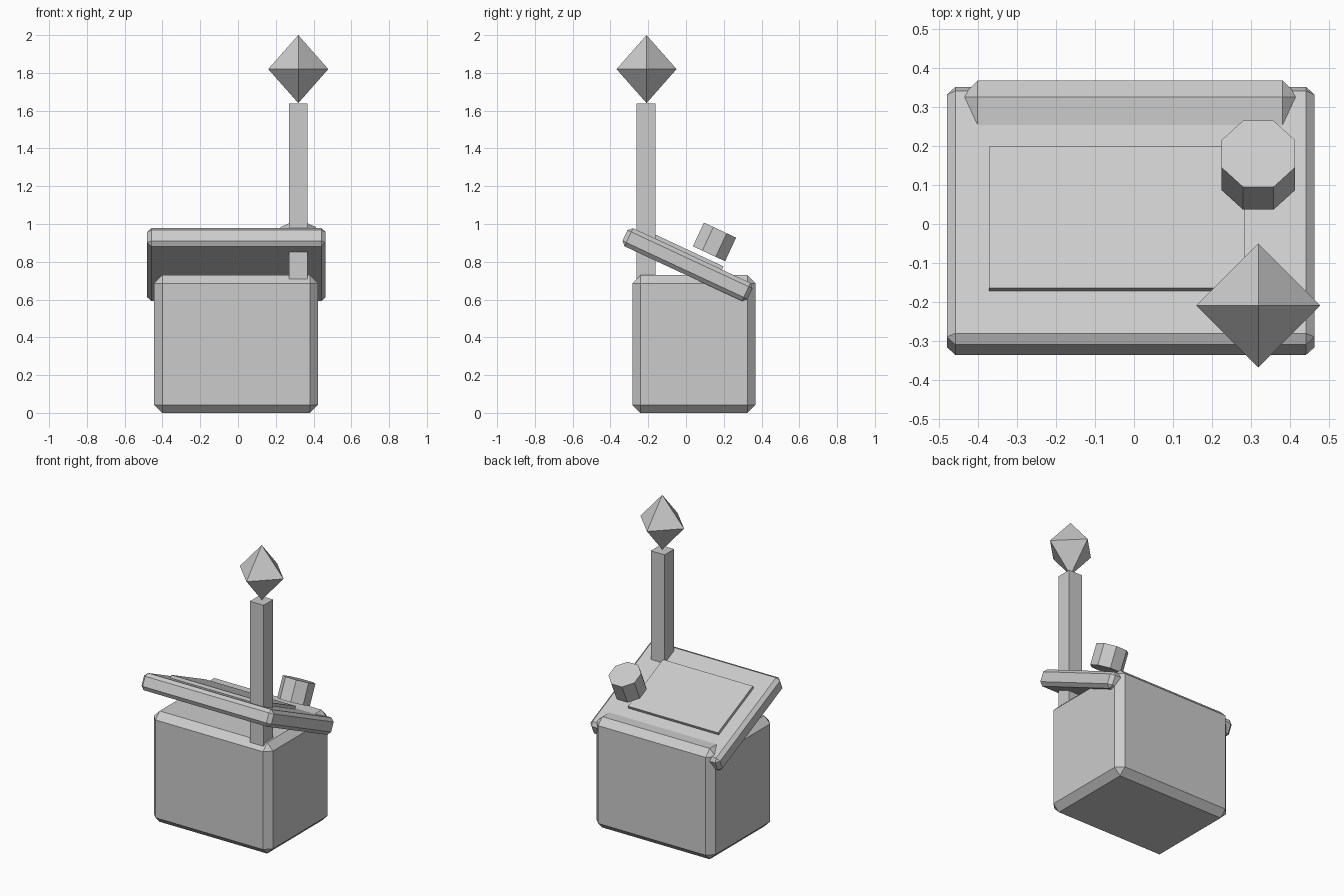
import bpy, bmesh
from math import radians, cos
from mathutils import Matrix

if "Cube" in bpy.data.objects:
    bpy.data.objects.remove(bpy.data.objects["Cube"])

TILT = radians(-25)


def make(name, bm, centre, tilt=0.0, chamfer=0.0):
    """Turn a bmesh into a placed object with an optional chamfer."""
    bmesh.ops.recalc_face_normals(bm, faces=bm.faces)
    mesh = bpy.data.meshes.new(name)
    bm.to_mesh(mesh)
    bm.free()
    ob = bpy.data.objects.new(name, mesh)
    ob.location = centre
    ob.rotation_euler.x = tilt
    bpy.context.collection.objects.link(ob)
    if chamfer:
        mod = ob.modifiers.new("chamfer", 'BEVEL')
        mod.width = chamfer
        mod.segments = 1
        mod.limit_method = 'NONE'
    return ob


def box(name, size, centre, tilt=0.0, chamfer=0.0):
    bm = bmesh.new()
    bmesh.ops.create_cube(bm, size=1, matrix=Matrix.Diagonal((*size, 1)))
    return make(name, bm, centre, tilt, chamfer)


# chamfered main body
box("body", (0.868, 0.653, 0.729), (-0.01, 0.042, 0.3645), chamfer=0.043)

# tilted top with a thin raised panel
box("tilted_top", (0.944, 0.73, 0.106), (-0.0085, 0.008, 0.785), TILT, 0.022)
box("top_panel", (0.655, 0.4, 0.04), (-0.0445, 0.009, 0.842), TILT)

# eight-sided knob floating above the tilted top
bm = bmesh.new()
r = 0.094 / cos(radians(22.5))
bmesh.ops.create_cone(bm, cap_ends=True, segments=8, radius1=r, radius2=r, depth=0.138)
ang = min(abs(v.co.y) for v in bm.verts)
if ang < 0.01:  # put flats, not corners, on the axes
    bmesh.ops.rotate(bm, verts=bm.verts, matrix=Matrix.Rotation(radians(22.5), 3, 'Z'))
make("knob", bm, (0.319, 0.151, 0.905), TILT)

# square post through the top
box("post", (0.1, 0.1, 1.037), (0.319, -0.211, 1.1185))

# octahedral finial
bm = bmesh.new()
ring = [bm.verts.new(p) for p in ((0.159, 0, 0), (0, 0.159, 0), (-0.159, 0, 0), (0, -0.159, 0))]
tips = [bm.verts.new((0, 0, z)) for z in (0.18, -0.18)]
for i in range(4):
    for tip in tips:
        bm.faces.new((ring[i], ring[(i + 1) % 4], tip))
make("finial", bm, (0.319, -0.209, 1.82))
